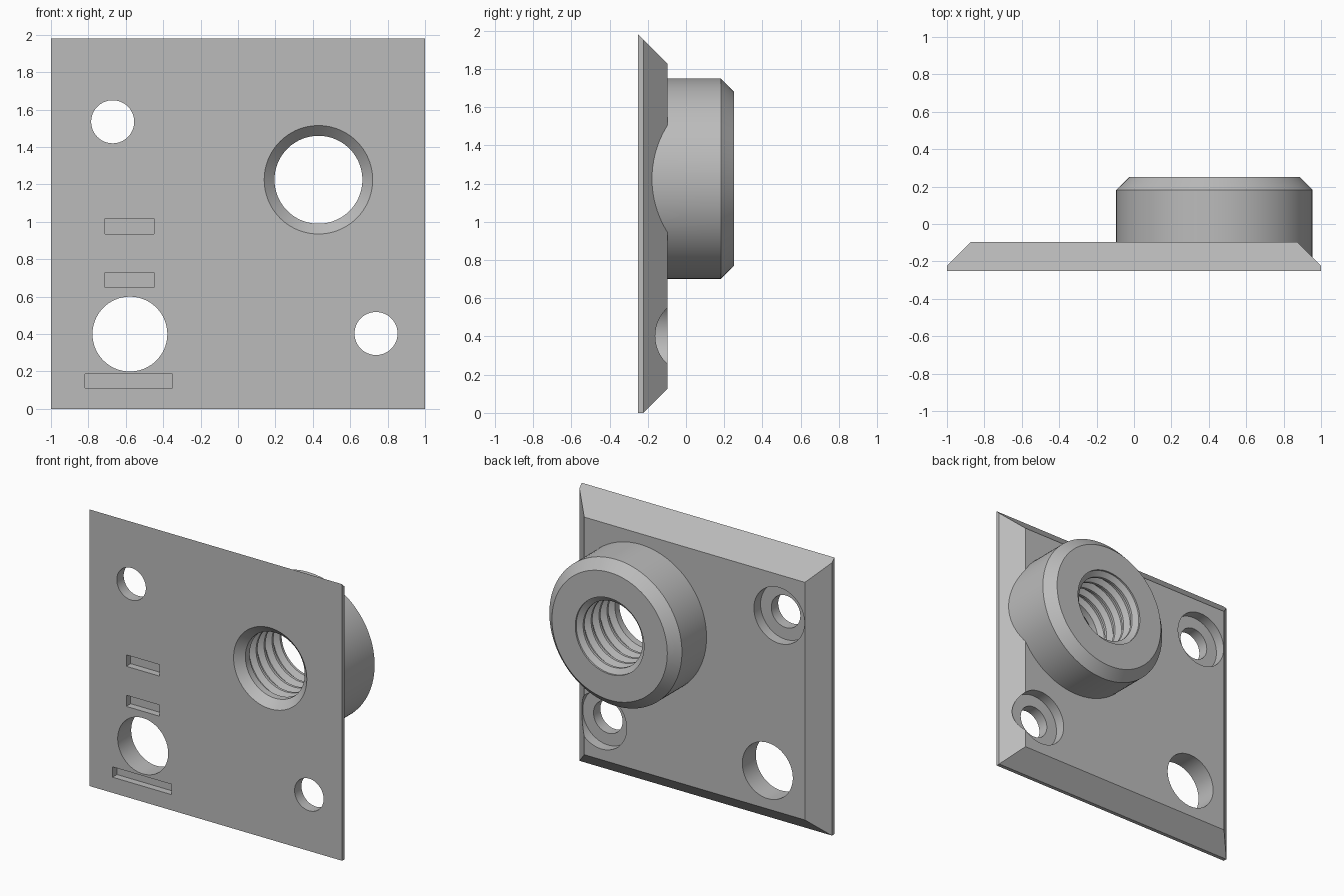
import bpy, bmesh, math

cube = bpy.data.objects.get("Cube")
if cube:
    bpy.data.objects.remove(cube, do_unlink=True)

FRONT, BACK, END = -0.25, -0.097, 0.25
SEGMENTS = 96

grey = bpy.data.materials.new("plain grey")
grey.use_nodes = True
colour = (0.5, 0.5, 0.5, 1)
grey.diffuse_color = colour
grey.node_tree.nodes["Principled BSDF"].inputs["Base Color"].default_value = colour


def finish(name, bm):
    bmesh.ops.recalc_face_normals(bm, faces=bm.faces)
    mesh = bpy.data.meshes.new(name)
    bm.to_mesh(mesh)
    bm.free()
    mesh.materials.append(grey)
    obj = bpy.data.objects.new(name, mesh)
    bpy.context.collection.objects.link(obj)
    return obj


def loft(name, rings):
    """Closed solid through a list of rings with equal point counts."""
    bm = bmesh.new()
    loops = [[bm.verts.new(p) for p in ring] for ring in rings]
    n = len(loops[0])
    for a, b in zip(loops, loops[1:]):
        for i in range(n):
            j = (i + 1) % n
            bm.faces.new((a[i], a[j], b[j], b[i]))
    bm.faces.new(loops[0])
    bm.faces.new(loops[-1])
    return finish(name, bm)


def turned(name, x, z, profile):
    """Solid of revolution about the y direction; profile is (radius, y)."""
    angles = [2 * math.pi * i / SEGMENTS for i in range(SEGMENTS)]
    return loft(name, [[(x + r * math.cos(a), y, z + r * math.sin(a)) for a in angles]
                       for r, y in profile])


def rect(x0, x1, z0, z1, y):
    return [(x0, y, z0), (x1, y, z0), (x1, y, z1), (x0, y, z1)]


def combine(target, other, operation):
    mod = target.modifiers.new(operation, 'BOOLEAN')
    mod.operation = operation
    mod.solver = 'EXACT'
    mod.object = other
    bpy.context.view_layer.objects.active = target
    bpy.ops.object.modifier_apply(modifier=mod.name)
    bpy.data.objects.remove(other, do_unlink=True)


# Plate with bevelled back edges
plate = loft("threaded_mounting_plate", [
    rect(-1, 1, 0, 1.98, FRONT),
    rect(-1, 1, 0, 1.953, -0.223),
    rect(-0.874, 0.874, 0.126, 1.827, BACK),
])

# Round collar with a chamfered rim
CX, CZ = 0.43, 1.225
combine(plate, turned("collar", CX, CZ, [
    (0.525, -0.235), (0.525, 0.182), (0.457, END)]), 'UNION')

# Threaded bore with a countersunk front
MINOR, MAJOR, PITCH = 0.235, 0.272, 0.09
bore = [(0.3, FRONT - 0.01), (MINOR, FRONT + 0.055)]
for k in range(4, 0, -1):
    y = END - k * PITCH
    bore += [(MINOR, y - 0.036), (MAJOR, y - 0.012), (MAJOR, y + 0.012), (MINOR, y + 0.036)]
bore += [(MINOR, END - 0.036), (MAJOR, END - 0.012), (MAJOR, END + 0.02)]
combine(plate, turned("bore", CX, CZ, bore), 'DIFFERENCE')

# Screw holes, counterbored from the back
for x, z in ((-0.67, 1.535), (0.738, 0.403)):
    combine(plate, turned("screw_hole", x, z, [
        (0.115, FRONT - 0.05), (0.115, -0.172), (0.2, -0.172), (0.2, 0)]), 'DIFFERENCE')

# Large plain hole
combine(plate, turned("large_hole", -0.578, 0.4, [
    (0.2, FRONT - 0.05), (0.2, 0)]), 'DIFFERENCE')

# Shallow slots in the front face
for x0, x1, z0, z1 in ((-0.71, -0.448, 0.935, 1.017),
                       (-0.71, -0.448, 0.648, 0.728),
                       (-0.818, -0.35, 0.112, 0.186)):
    combine(plate, loft("slot", [rect(x0, x1, z0, z1, FRONT - 0.05),
                                 rect(x0, x1, z0, z1, FRONT + 0.05)]), 'DIFFERENCE')

# Smooth round walls, crisp edges
bpy.ops.object.select_all(action='DESELECT')
plate.select_set(True)
bpy.context.view_layer.objects.active = plate
bpy.ops.object.shade_smooth_by_angle(angle=math.radians(25))
